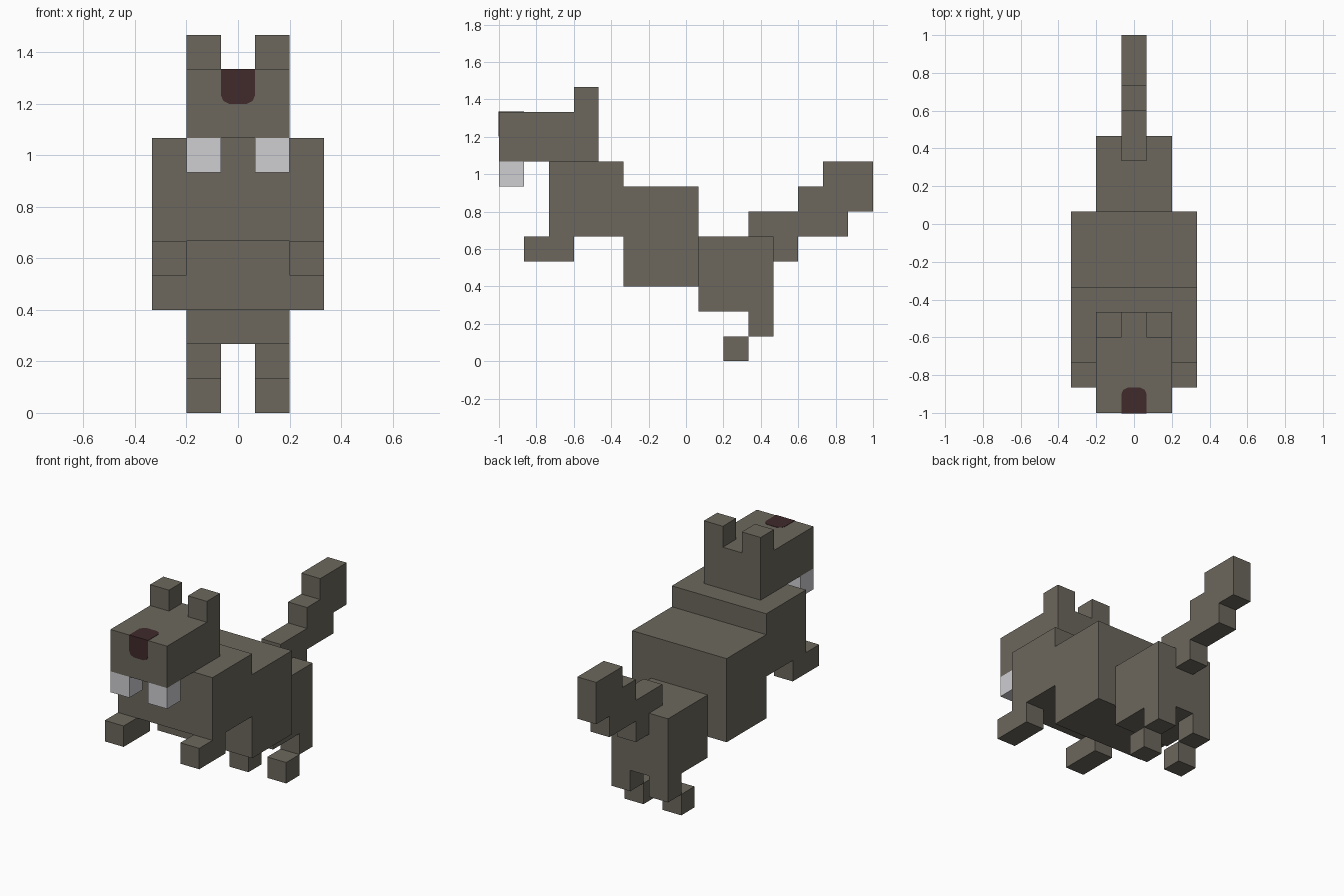
import bpy
import bmesh

default = bpy.data.objects.get("Cube")
if default:
    bpy.data.objects.remove(default, do_unlink=True)

U = 2 / 15  # one block; all coordinates below are in blocks


def material(name, rgb):
    m = bpy.data.materials.new(name)
    m.use_nodes = True
    color = (*rgb, 1)
    m.diffuse_color = color
    bsdf = next(n for n in m.node_tree.nodes if n.type == "BSDF_PRINCIPLED")
    bsdf.inputs["Base Color"].default_value = color
    bsdf.inputs["Roughness"].default_value = 0.9
    return m


FUR = material("grey brown fur", (0.15, 0.137, 0.110))
TOOTH = material("pale grey tooth", (0.62, 0.62, 0.65))
NOSE = material("dark red nose", (0.052, 0.023, 0.024))


def prism(name, profile, depth, mat):
    """Extrude a closed 3D profile by a depth vector."""
    bm = bmesh.new()
    base = bm.faces.new([bm.verts.new([c * U for c in p]) for p in profile])
    top = bmesh.ops.extrude_face_region(bm, geom=[base], use_keep_orig=True)
    moved = [g for g in top["geom"] if isinstance(g, bmesh.types.BMVert)]
    bmesh.ops.translate(bm, verts=moved, vec=[c * U for c in depth])
    bmesh.ops.recalc_face_normals(bm, faces=bm.faces)
    mesh = bpy.data.meshes.new(name)
    bm.to_mesh(mesh)
    bm.free()
    mesh.materials.append(mat)
    obj = bpy.data.objects.new(name, mesh)
    bpy.context.collection.objects.link(obj)
    return obj


def block(name, x, y, z, mat=FUR):
    corners = [(x[0], y[0], z[0]), (x[1], y[0], z[0]),
               (x[1], y[1], z[0]), (x[0], y[1], z[0])]
    return prism(name, corners, (0, 0, z[1] - z[0]), mat)


def pair(name, x, y, z, mat=FUR):
    block("left_" + name, x, y, z, mat)
    block("right_" + name, (-x[1], -x[0]), y, z, mat)


# Head, ears and teeth
block("head", (-1.5, 1.5), (-7.5, -3.5), (8, 10))
pair("ear", (0.5, 1.5), (-4.5, -3.5), (10, 11))
pair("tooth", (0.5, 1.5), (-7.5, -6.5), (7, 8), TOOTH)

# Body sections
block("chest", (-2.5, 2.5), (-5.5, -2.5), (5, 8))
block("belly", (-2.5, 2.5), (-2.5, 0.5), (3, 7))
block("rump", (-1.5, 1.5), (0.5, 3.5), (2, 5))

# Legs and feet
pair("front_foot", (1.5, 2.5), (-6.5, -4.5), (4, 5))
pair("hind_leg", (0.5, 1.5), (2.5, 3.5), (1, 2))
pair("hind_foot", (0.5, 1.5), (1.5, 2.5), (0, 1))

# Stepped tail, drawn as a side profile
steps = [(2.5, 5), (3.5, 5), (3.5, 4), (4.5, 4), (4.5, 5), (6.5, 5), (6.5, 6),
         (7.5, 6), (7.5, 8), (5.5, 8), (5.5, 7), (4.5, 7), (4.5, 6), (2.5, 6)]
prism("tail", [(-0.5, y, z) for y, z in steps], (1, 0, 0), FUR)

# Nose patch: thin plates folded over the front top edge of the head
T = 0.015
patch = [(-0.5, -T), (0.5, -T), (0.5, 0.75), (0.42, 0.92), (0.25, 1),
         (-0.25, 1), (-0.42, 0.92), (-0.5, 0.75)]
prism("nose_front", [(x, -7.5, 10 - d) for x, d in patch], (0, -T, 0), NOSE)
prism("nose_top", [(x, -7.5 + d, 10) for x, d in patch], (0, 0, T), NOSE)
